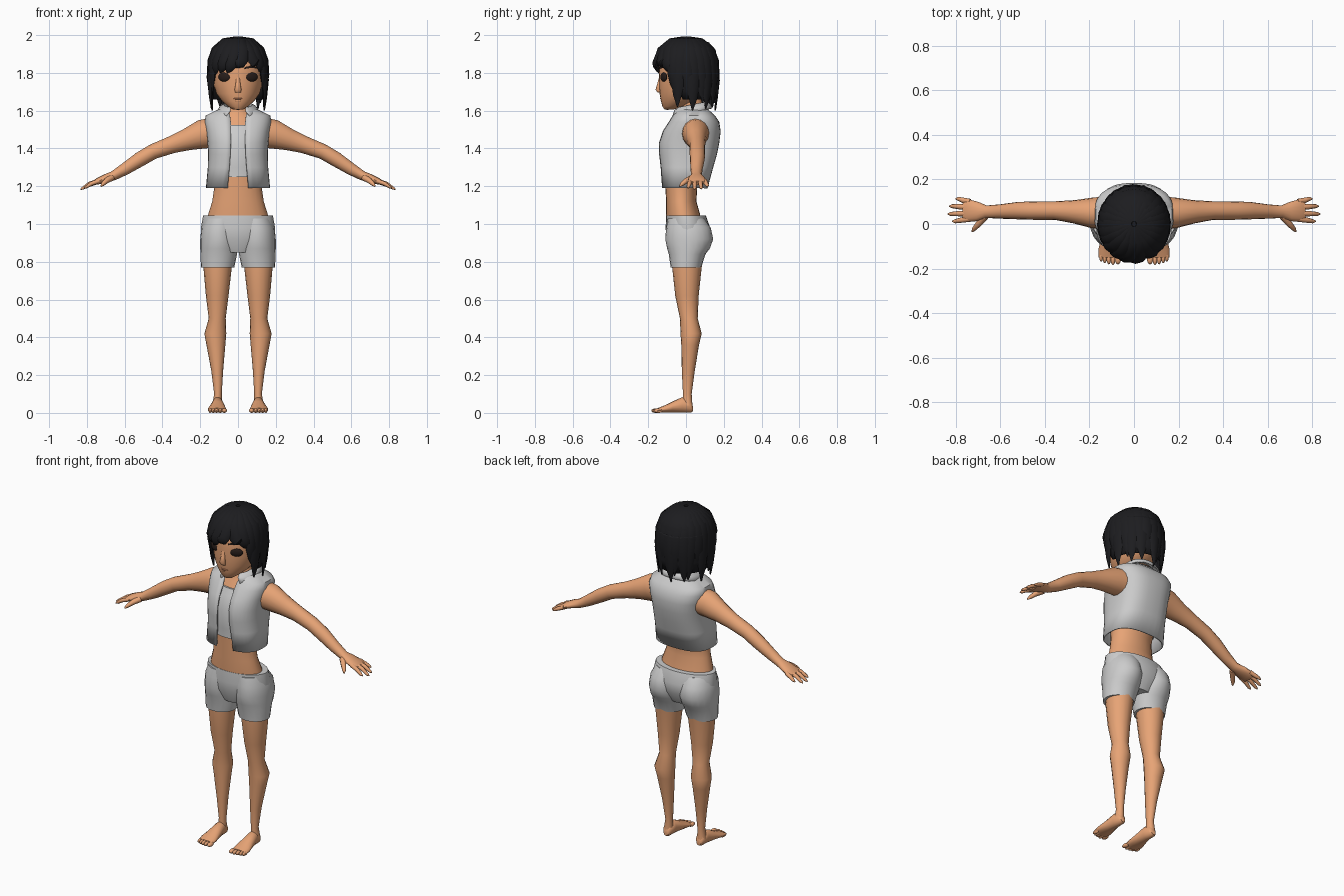
import bpy, bmesh, math
from mathutils import Vector

X, Y, Z = Vector((1, 0, 0)), Vector((0, 1, 0)), Vector((0, 0, 1))


def material(name, rgb):
    m = bpy.data.materials.new(name)
    m.diffuse_color = (*rgb, 1)
    return m


skin = material("skin", (0.80, 0.37, 0.18))
black = material("hair", (0.012, 0.012, 0.014))
dark = material("eye", (0.02, 0.012, 0.01))
lip = material("lip", (0.68, 0.27, 0.14))


def finish(name, bm, mat=None, mirror=False, thickness=0):
    bmesh.ops.recalc_face_normals(bm, faces=bm.faces[:])
    mesh = bpy.data.meshes.new(name)
    bm.to_mesh(mesh)
    bm.free()
    ob = bpy.data.objects.new(name, mesh)
    bpy.context.collection.objects.link(ob)
    if mat:
        mesh.materials.append(mat)
    bpy.ops.object.select_all(action='DESELECT')
    ob.select_set(True)
    bpy.context.view_layer.objects.active = ob
    bpy.ops.object.shade_smooth_by_angle(angle=math.radians(50))
    if thickness:
        s = ob.modifiers.new("thickness", 'SOLIDIFY')
        s.thickness = thickness
        s.offset = 0
    if mirror:
        ob.modifiers.new("mirror", 'MIRROR')
    return ob


def skin_rings(bm, rings, closed):
    for r, s in zip(rings, rings[1:]):
        n = len(r)
        for i in range(n if closed else n - 1):
            j = (i + 1) % n
            bm.faces.new((r[i], r[j], s[j], s[i]))


def tube(name, pts, mat=None, side=X, along=None, n=16, mirror=False, bm=None):
    """Capped loft of ellipses: pts are (x, y, z, radius along side, other radius)."""
    own = bm is None
    bm = bm or bmesh.new()
    c = [Vector(p[:3]) for p in pts]
    rings = []
    for i, p in enumerate(pts):
        t = along or (c[min(i + 1, len(c) - 1)] - c[max(i - 1, 0)]).normalized()
        u = (side - t * side.dot(t)).normalized()
        v = t.cross(u)
        angles = [2 * math.pi * k / n for k in range(n)]
        rings.append([bm.verts.new(c[i] + u * p[3] * math.cos(a) + v * p[4] * math.sin(a))
                      for a in angles])
    skin_rings(bm, rings, True)
    bm.faces.new(rings[0])
    bm.faces.new(rings[-1])
    if own:
        return finish(name, bm, mat, mirror)


def stack(name, rows, mat=None, **kw):
    """Horizontal loft: rows are (z, cx, cy, rx, ry)."""
    return tube(name, [(x, y, z, a, b) for z, x, y, a, b in rows], mat, along=Z, **kw)


def shell(name, rows, mat=None, p=1.0, tilt=0.0, n=36, thickness=0.008):
    """Wrap open at the front: rows are (z, front y, back y, rx, half gap)."""
    bm = bmesh.new()
    rings = []
    for z, f, b, rx, gap in rows:
        start = math.acos((gap / rx) ** (1 / p))
        ring = []
        for k in range(n + 1):
            a = -start + (math.pi + 2 * start) * k / n
            co, si = math.cos(a), math.sin(a)
            x = rx * math.copysign(abs(co) ** p, co)
            y = (f + b) / 2 + (b - f) / 2 * math.copysign(abs(si) ** p, si)
            ring.append(bm.verts.new((x, y, z + tilt * y)))
        rings.append(ring)
    skin_rings(bm, rings, False)
    return finish(name, bm, mat, thickness=thickness)


def blob(name, pos, size, mat, mirror=False, tilt=0.0):
    bm = bmesh.new()
    bmesh.ops.create_uvsphere(bm, u_segments=14, v_segments=8, radius=1)
    for v in bm.verts:
        q = Vector([v.co[i] * size[i] for i in range(3)])
        v.co = Vector(pos) + Vector((q.x, q.y + tilt * q.x, q.z))
    return finish(name, bm, mat, mirror)


# Torso with neck
stack("torso", [(1.0, 0, -.01, .16, .09), (1.05, 0, -.015, .158, .09), (1.12, 0, -.025, .136, .08),
                (1.2, 0, -.025, .125, .085), (1.3, 0, -.01, .13, .1), (1.42, 0, 0, .135, .12),
                (1.5, 0, .03, .14, .105), (1.56, 0, .04, .12, .085), (1.6, 0, .035, .06, .058),
                (1.63, 0, .03, .05, .055), (1.72, 0, .02, .05, .055)], skin, n=24)

# Legs and feet
stack("leg", [(.85, .105, .01, .08, .085), (.77, .108, .005, .075, .078), (.62, .11, .005, .06, .062),
              (.5, .11, .015, .045, .047), (.42, .12, .027, .058, .056), (.36, .117, .022, .05, .047),
              (.22, .11, .012, .031, .034), (.1, .106, .007, .02, .023), (.04, .11, .008, .026, .026)],
      skin, mirror=True)
tube("foot", [(.108, .036, .022, .014, .014), (.108, .024, .034, .025, .033), (.108, -.02, .042, .03, .041),
              (.109, -.07, .031, .04, .03), (.111, -.115, .02, .049, .019), (.111, -.15, .013, .048, .012)],
     skin, along=-Y, mirror=True)
for k, (x, y, r) in enumerate([(.072, -.157, .014), (.094, -.16, .01), (.113, -.157, .01),
                               (.131, -.152, .009), (.147, -.145, .009)]):
    blob(f"toe_{k + 1}", (x, y, .012), (r, .024, .012), skin, True)

# Arms, hands and fingers
tube("arm", [(.12, .05, 1.485, .075, .08), (.19, .05, 1.475, .068, .077), (.27, .055, 1.447, .052, .058),
             (.35, .06, 1.42, .042, .046), (.45, .06, 1.383, .041, .04), (.52, .06, 1.342, .039, .039),
             (.6, .056, 1.29, .032, .032), (.66, .055, 1.255, .028, .025), (.7, .056, 1.243, .043, .021),
             (.745, .06, 1.225, .051, .017), (.765, .06, 1.217, .045, .011)],
     skin, side=Y, mirror=True)
for k, (y0, x1, y1, z1) in enumerate([(.1, .80, .113, 1.198), (.075, .828, .08, 1.186),
                                      (.048, .834, .045, 1.183), (.023, .815, .012, 1.19)]):
    tube(f"finger_{k + 1}", [(.735, y0, 1.228, .013, .012), ((.735 + x1) / 2, (y0 + y1) / 2, 1.214, .012, .011),
                             (x1 - .012, y1, z1 + .006, .009, .008), (x1, y1, z1, .003, .003)],
         skin, side=Y, n=8, mirror=True)
tube("thumb", [(.67, .035, 1.245, .02, .017), (.695, .002, 1.23, .015, .014),
               (.715, -.02, 1.212, .011, .011), (.725, -.034, 1.2, .004, .004)],
     skin, side=X, n=8, mirror=True)

# Shorts: waist section and two short legs
stack("shorts_waist", [(1.045, 0, 0, .185, .105), (.98, 0, .01, .196, .118), (.92, 0, .01, .186, .114),
                       (.85, 0, .005, .1, .08)], n=28)
stack("shorts_leg", [(1.03, .088, 0, .085, .096), (.98, .098, .013, .096, .118), (.92, .1, .017, .1, .127),
                     (.87, .102, .013, .098, .113), (.84, .102, .006, .097, .097), (.77, .108, 0, .088, .081)],
      n=20, mirror=True)

# Undershirt, open vest and collar
stack("undershirt", [(1.25, 0, -.018, .135, .1), (1.3, 0, -.01, .137, .108), (1.42, 0, 0, .142, .128),
                     (1.49, 0, .025, .144, .117), (1.525, 0, .033, .138, .106)], n=24)
shell("vest", [(1.19, -.125, .11, .166, .055), (1.3, -.132, .14, .156, .045), (1.37, -.14, .16, .155, .04),
               (1.43, -.14, .172, .157, .038), (1.49, -.12, .18, .165, .038), (1.54, -.088, .172, .174, .038),
               (1.572, -.068, .15, .168, .042), (1.597, -.05, .122, .115, .048),
               (1.615, -.04, .105, .072, .05)], p=.75)
shell("collar", [(1.605, -.045, .105, .066, .045), (1.622, -.05, .11, .075, .04), (1.61, -.065, .125, .095, .04),
                 (1.585, -.08, .138, .112, .06)], p=.85, tilt=.2)

# Head and face
stack("head", [(1.605, 0, -.09, .025, .022), (1.622, 0, -.07, .052, .055), (1.65, 0, -.04, .085, .092),
               (1.69, 0, -.01, .115, .13), (1.74, 0, 0, .13, .142), (1.8, 0, 0, .135, .144),
               (1.88, 0, 0, .13, .14), (1.94, 0, 0, .095, .105), (1.97, 0, 0, .04, .05)], skin, n=28)
tube("nose", [(0, -.135, 1.785, .01, .006), (0, -.141, 1.74, .013, .012), (0, -.148, 1.712, .018, .014),
              (0, -.14, 1.695, .015, .01)], skin, along=-Z, n=10)
blob("upper_lip", (0, -.128, 1.664, ), (.026, .01, .006), lip)
blob("lower_lip", (0, -.123, 1.652), (.02, .011, .007), skin)
blob("chin", (0, -.098, 1.622), (.034, .02, .018), skin)
blob("eye", (.073, -.118, 1.778), (.033, .012, .024), dark, True, tilt=.42)
tube("eyebrow", [(.035, -.142, 1.825, .003, .005), (.07, -.126, 1.833, .004, .007), (.105, -.096, 1.825, .003, .003)],
     dark, side=Y, n=6, mirror=True)

# Hair: crown, back shell and tapered locks
stack("hair_crown", [(1.86, 0, .005, .15, .163), (1.92, 0, .005, .138, .152), (1.96, 0, .005, .105, .118),
                     (1.985, 0, .005, .05, .06)], black, n=28)
shell("hair_back", [(1.88, -.158, .165, .15, .12), (1.8, -.155, .165, .15, .13), (1.72, -.145, .165, .146, .135),
                    (1.66, -.12, .155, .136, .132)], black, thickness=.01)


def lock(bm, deg, tip, skew=0.0, width=1.0):
    prof = [(.06, 1.978, .02), (.5, 1.968, .042), (.83, 1.925, .048), (.97, 1.865, .046),
            (1.0, 1.865 * .6 + tip * .4, .04), (.99, 1.865 * .25 + tip * .75, .025), (.95, tip, .003)]
    pts = []
    for k, (r, z, w) in enumerate(prof):
        a = math.radians(deg + skew * (k / 6) ** 1.5)
        pts.append((.15 * r * math.cos(a), .163 * r * math.sin(a), z, w * width, .016 if k < 5 else .022 - k * .003))
    m = math.radians(deg + skew * .5)
    tube("", pts, side=Vector((-math.sin(m), math.cos(m), 0)), n=8, bm=bm)


bm = bmesh.new()
for deg, tip, skew in [(-152, 1.7, -6), (-134, 1.79, -14), (-115, 1.8, -16), (-96, 1.8, -18),
                       (-76, 1.83, -22), (-62, 1.84, 18), (-45, 1.8, 14), (-28, 1.7, 5)]:
    lock(bm, deg, tip, skew, .8)
finish("fringe", bm, black)

bm = bmesh.new()
tips = [1.62, 1.68, 1.6, 1.64, 1.61]
for k in range(15):
    lock(bm, -14 + k * 208 / 14, tips[k % 5], 4 if k % 2 else -3, .95)
finish("hair_locks", bm, black)
